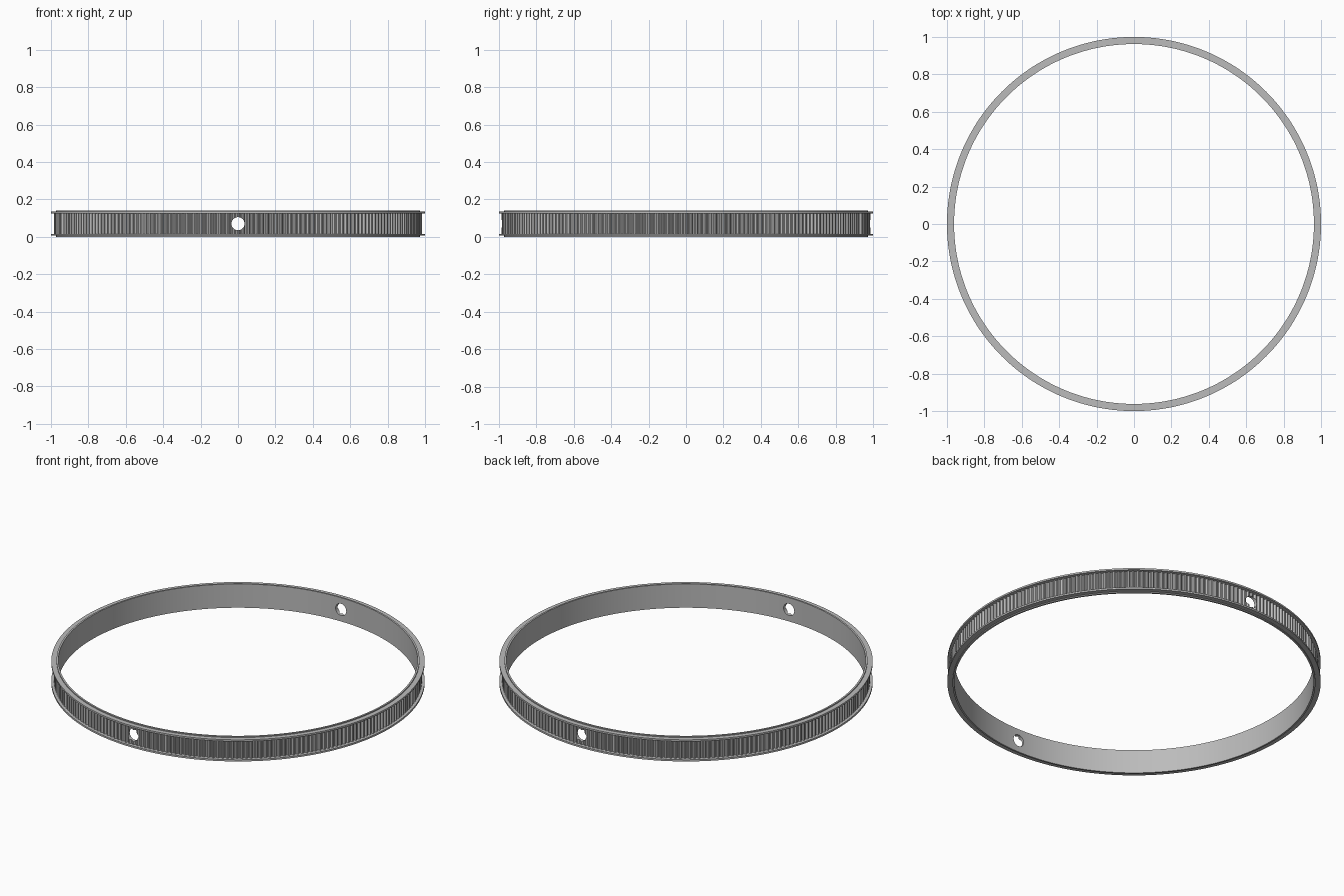
import bpy
import bmesh
from math import pi, sin, cos

TEETH = 240
HEIGHT = 0.14

if "Cube" in bpy.data.objects:
    bpy.data.objects.remove(bpy.data.objects["Cube"], do_unlink=True)

metal = bpy.data.materials.new("grey metal")
metal.use_nodes = True
GREY = (0.5, 0.5, 0.5, 1)
metal.diffuse_color = GREY
metal.node_tree.nodes["Principled BSDF"].inputs["Base Color"].default_value = GREY


def make_ring(name, section, steps):
    """Sweep a closed section; section(i) gives (radius, z) points at step i."""
    bm = bmesh.new()
    loops = []
    for i in range(steps):
        a = 2 * pi * i / steps
        loops.append([bm.verts.new((r * cos(a), r * sin(a), z)) for r, z in section(i)])
    for i in range(steps):
        here, there = loops[i], loops[(i + 1) % steps]
        for j in range(len(here)):
            k = (j + 1) % len(here)
            bm.faces.new((here[j], there[j], there[k], here[k]))
    bmesh.ops.recalc_face_normals(bm, faces=bm.faces)
    mesh = bpy.data.meshes.new(name)
    bm.to_mesh(mesh)
    bm.free()
    mesh.materials.append(metal)
    obj = bpy.data.objects.new(name, mesh)
    bpy.context.collection.objects.link(obj)
    return obj


# Toothed band with a thin plain sleeve above and below the teeth
def band_section(i):
    tooth = 0.985 if i % 4 < 2 else 0.975
    low, high = 0.015, HEIGHT - 0.015
    return [(0.962, 0), (0.972, 0), (0.972, low), (tooth, low),
            (tooth, high), (0.972, high), (0.972, HEIGHT), (0.962, HEIGHT)]


band = make_ring("toothed_band", band_section, TEETH * 4)

# Flanges pressed over the sleeve at both edges
flanges = []
for name, z0 in (("lower_flange", 0.006), ("upper_flange", HEIGHT - 0.016)):
    profile = [(0.9715, z0), (1.0, z0), (1.0, z0 + 0.01), (0.9715, z0 + 0.01)]
    flanges.append(make_ring(name, lambda i: profile, 240))

# Round holes through the front and back of the band
bpy.ops.mesh.primitive_cylinder_add(vertices=32, radius=0.035, depth=2.4,
                                    location=(0, 0, HEIGHT / 2), rotation=(pi / 2, 0, 0))
cutter = bpy.context.object
cutter.name = "hole_cutter"
cutter.data.materials.append(metal)
bpy.context.view_layer.objects.active = band
cut = band.modifiers.new("holes", "BOOLEAN")
cut.operation = "DIFFERENCE"
cut.solver = "EXACT"
cut.object = cutter
bpy.ops.object.modifier_apply(modifier=cut.name)
bpy.data.objects.remove(cutter, do_unlink=True)

# Smooth walls with crisp edges
for obj in [band] + flanges:
    bpy.ops.object.select_all(action="DESELECT")
    obj.select_set(True)
    bpy.context.view_layer.objects.active = obj
    bpy.ops.object.shade_smooth_by_angle(angle=pi / 6)
